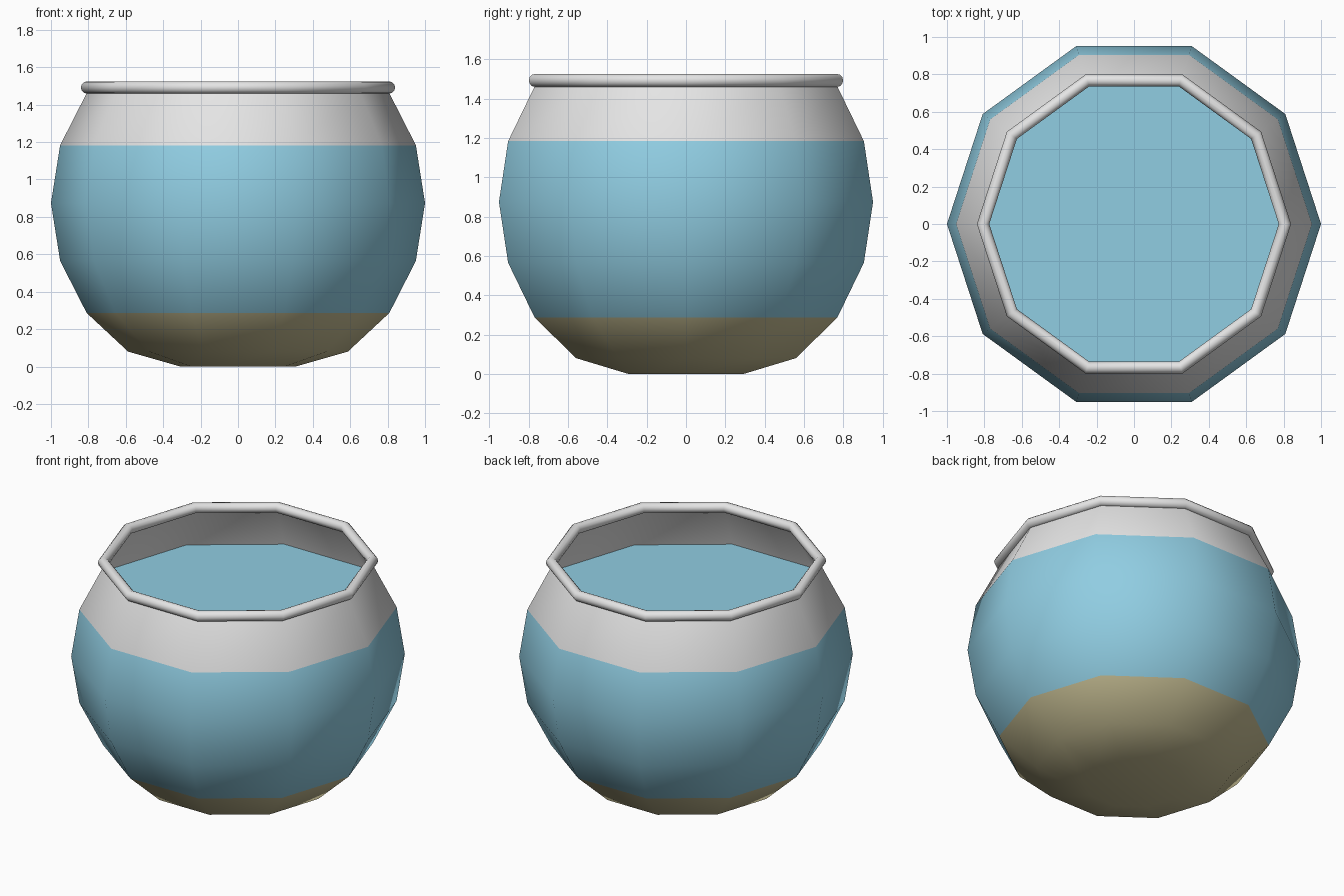
import bpy
import bmesh
from math import cos, sin, pi, radians

if "Cube" in bpy.data.objects:
    bpy.data.objects.remove(bpy.data.objects["Cube"], do_unlink=True)

SIDES = 10
CENTRE = 0.874
STEP = radians(18)


def make_material(name, rgb):
    mat = bpy.data.materials.new(name)
    mat.use_nodes = True
    mat.diffuse_color = (*rgb, 1)
    mat.node_tree.nodes["Principled BSDF"].inputs["Base Color"].default_value = (*rgb, 1)
    return mat


glass = make_material("pale_glass", (0.78, 0.78, 0.78))
water = make_material("blue_water", (0.28, 0.61, 0.76))
sand = make_material("tan_sand", (0.54, 0.49, 0.28))


def ring(bm, radius, z):
    return [bm.verts.new((radius * cos(2 * pi * i / SIDES), radius * sin(2 * pi * i / SIDES), z))
            for i in range(SIDES)]


def finish(bm, name, materials, smooth):
    mesh = bpy.data.meshes.new(name)
    bm.to_mesh(mesh)
    bm.free()
    for mat in materials:
        mesh.materials.append(mat)
    for poly in mesh.polygons:
        poly.use_smooth = smooth
    obj = bpy.data.objects.new(name, mesh)
    bpy.context.collection.objects.link(obj)
    return obj


# Bowl wall: ten-sided sphere cut open at the top and flattened at the base
profile = [(cos(STEP * k), CENTRE + sin(STEP * k)) for k in range(-2, 3)]
profile = [(sin(STEP), 0.0), (sin(2 * STEP), 0.08)] + profile
SAND_TOP, WATER_TOP = profile[2][1], profile[5][1]

bm = bmesh.new()
rings = [ring(bm, r, z) for r, z in profile]
bm.faces.new(rings[0][::-1])
for low, high in zip(rings, rings[1:]):
    for i in range(SIDES):
        j = (i + 1) % SIDES
        bm.faces.new((low[i], low[j], high[j], high[i]))

# Sand, water and clear glass bands by height
for face in bm.faces:
    z = face.calc_center_median().z
    face.material_index = 2 if z < SAND_TOP else 1 if z < WATER_TOP else 0
finish(bm, "bowl", [glass, water, sand], True)

# Flat water and sand surfaces inside the bowl
for name, mat, level in (("water_surface", water, 5), ("sand_surface", sand, 2)):
    bm = bmesh.new()
    bm.faces.new(ring(bm, *profile[level]))
    finish(bm, name, [mat], False)

# Rounded lip around the opening
bpy.ops.mesh.primitive_torus_add(major_segments=SIDES, minor_segments=12,
                                 major_radius=0.807, minor_radius=0.033,
                                 location=(0, 0, 1.492))
rim = bpy.context.object
rim.name = "rim"
rim.data.materials.append(glass)
bpy.ops.object.shade_smooth()
